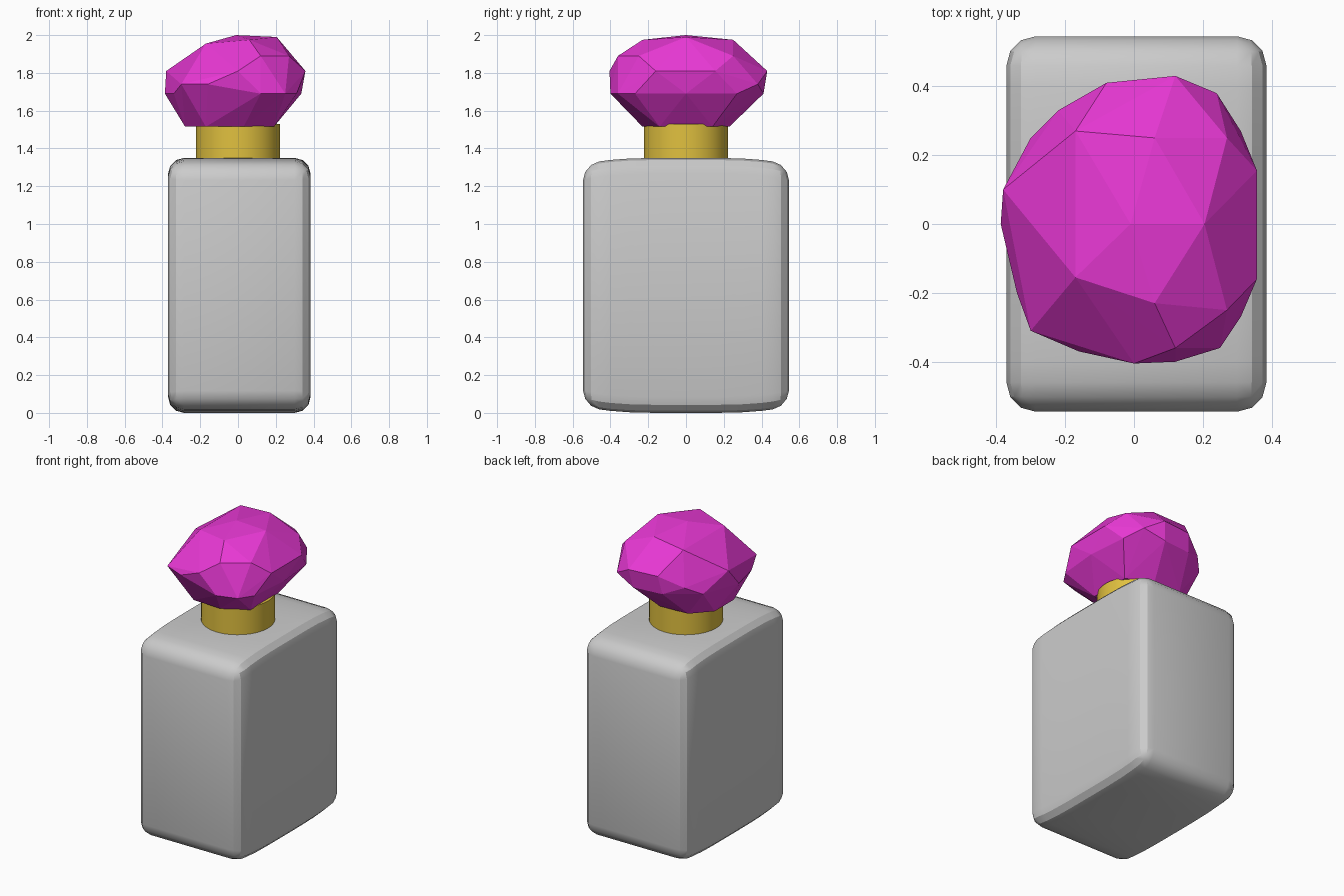
import bpy, bmesh, math
from mathutils import Vector

if "Cube" in bpy.data.objects:
    bpy.data.objects.remove(bpy.data.objects["Cube"])


def finish(name, bm, color=None, smooth=False):
    bmesh.ops.recalc_face_normals(bm, faces=bm.faces)
    mesh = bpy.data.meshes.new(name)
    bm.to_mesh(mesh)
    bm.free()
    obj = bpy.data.objects.new(name, mesh)
    bpy.context.collection.objects.link(obj)
    if color:
        mat = bpy.data.materials.new(name + "_material")
        mat.diffuse_color = color
        mat.use_nodes = True
        mat.node_tree.nodes["Principled BSDF"].inputs["Base Color"].default_value = mat.diffuse_color
        mesh.materials.append(mat)
    if smooth:
        bpy.ops.object.select_all(action='DESELECT')
        obj.select_set(True)
        bpy.context.view_layer.objects.active = obj
        bpy.ops.object.shade_smooth_by_angle(angle=math.radians(25))
    return obj


# Bottle: bevelled block whose top and bottom bow towards the y ends
W, D, H = 0.755, 1.09, 1.35
bm = bmesh.new()
bmesh.ops.create_cube(bm, size=1)
for v in bm.verts:
    v.co = Vector((v.co.x * W, v.co.y * D, v.co.z * H))
bmesh.ops.bevel(bm, geom=bm.edges[:], offset=0.085, segments=3,
                profile=0.5, affect='EDGES')
for y in (-0.4, -0.3, -0.18, 0, 0.18, 0.3, 0.4):
    bmesh.ops.bisect_plane(bm, geom=bm.verts[:] + bm.edges[:] + bm.faces[:],
                           plane_co=(0, y, 0), plane_no=(0, 1, 0))
for v in bm.verts:
    t = abs(v.co.y) / (D / 2)
    v.co.z = v.co.z * (1 - 0.055 * t ** 4) + H / 2
    v.co.x += 0.007
finish("bottle", bm, smooth=True)

# Collar
bm = bmesh.new()
bmesh.ops.create_cone(bm, cap_ends=True, segments=32, radius1=0.222,
                      radius2=0.222, depth=0.2)
bmesh.ops.translate(bm, verts=bm.verts, vec=(0, 0, 1.43))
finish("collar", bm, (0.75, 0.53, 0.05, 1), smooth=True)

# Stopper: irregular faceted gem, hull of uneven rings grouped by height
rings = {
    2.00: [(-.01, 0)],
    1.99: [(.205, 0)],
    1.975: [(.06, .25), (.06, -.23)],
    1.955: [(-.17, .27), (-.17, -.155)],
    1.89: [(.27, .25), (.27, -.25), (.12, -.36)],
    1.81: [(.357, .155), (.357, -.16), (0, -.405), (.12, .43),
           (-.08, .41), (-.38, .1)],
    1.74: [(.24, .38), (-.16, -.37), (-.22, .33), (-.30, -.31)],
    1.69: [(.335, 0), (.25, -.36), (.31, -.27), (.31, .27), (.12, -.4),
           (.1, .41), (-.1, .39), (-.387, 0), (-.34, -.2), (-.3, .25)],
    1.515: [(.19, .14), (.19, -.14), (.03, .23), (.03, -.23), (-.17, .22),
            (-.17, -.22), (-.28, .1), (-.28, -.1)],
}
bm = bmesh.new()
for z, points in rings.items():
    for x, y in points:
        bm.verts.new((x, y, z))
bmesh.ops.convex_hull(bm, input=bm.verts[:])
loose = [v for v in bm.verts if not v.link_faces]
bmesh.ops.delete(bm, geom=loose, context='VERTS')
finish("gem_stopper", bm, (0.82, 0.04, 0.67, 1))
